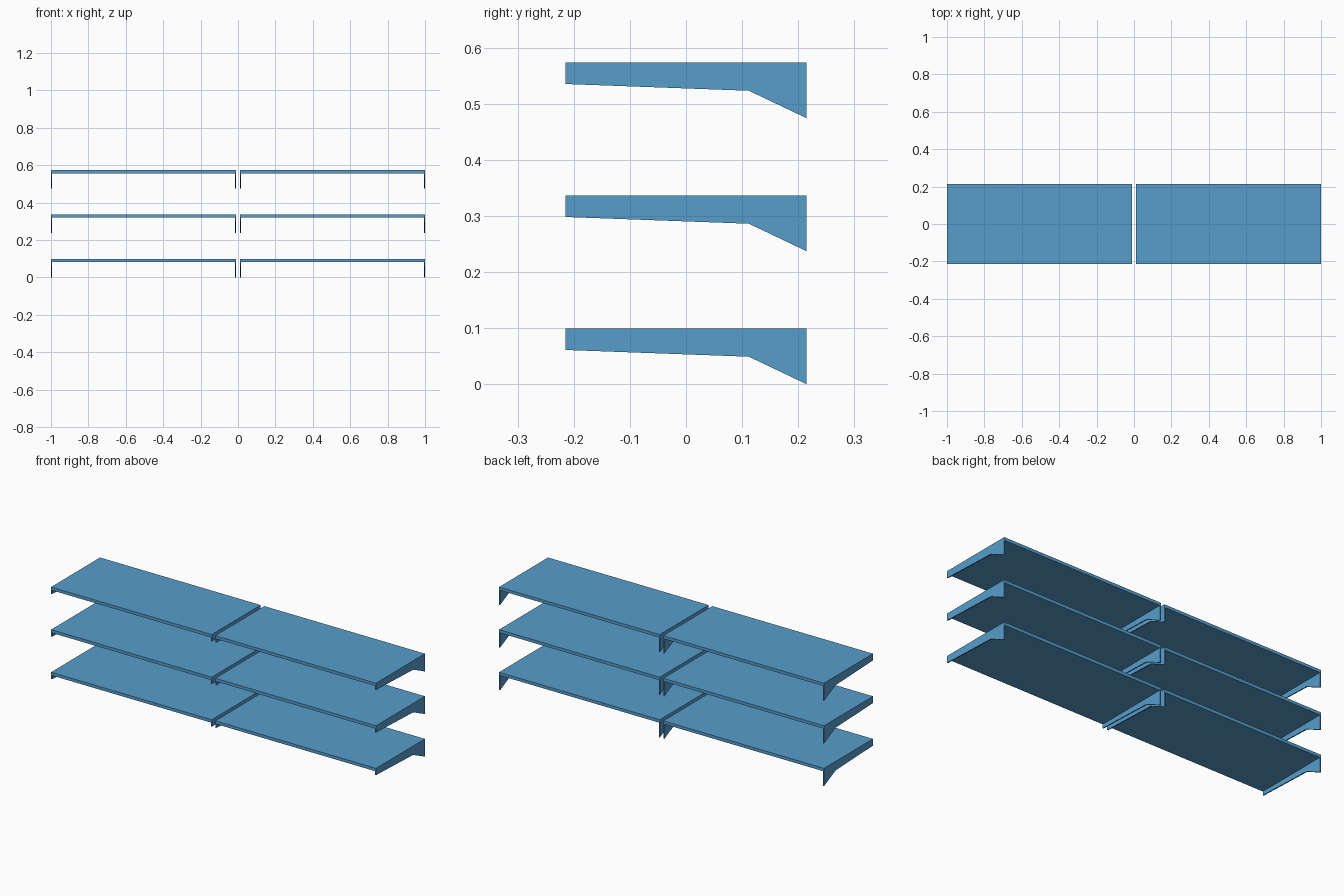
import bpy
import bmesh

cube = bpy.data.objects.get("Cube")
if cube:
    bpy.data.objects.remove(cube, do_unlink=True)

blue = bpy.data.materials.new("shelf_blue")
blue.use_nodes = True
COLOUR = (0.095, 0.34, 0.60, 1)
blue.diffuse_color = COLOUR
blue.node_tree.nodes["Principled BSDF"].inputs["Base Color"].default_value = COLOUR

DEPTH = 0.215       # half depth
INNER, OUTER = 0.011, 1.0
HEIGHT = 0.099      # top of a shelf above its bracket tips
BOARD = 0.017
PLATE = 0.006


def extrude_profile(name, profile, x0, x1, z):
    """Extrude a (y, z) outline along x."""
    bm = bmesh.new()
    face = bm.faces.new([bm.verts.new((x0, y, h + z)) for y, h in profile])
    grown = bmesh.ops.extrude_face_region(bm, geom=[face])["geom"]
    verts = [v for v in grown if isinstance(v, bmesh.types.BMVert)]
    bmesh.ops.translate(bm, verts=verts, vec=(x1 - x0, 0, 0))
    bmesh.ops.recalc_face_normals(bm, faces=bm.faces)
    mesh = bpy.data.meshes.new(name)
    bm.to_mesh(mesh)
    bm.free()
    mesh.materials.append(blue)
    obj = bpy.data.objects.new(name, mesh)
    bpy.context.collection.objects.link(obj)


# Outlines of the board and of the tapering end bracket
board = [(-DEPTH, HEIGHT - BOARD), (DEPTH, HEIGHT - BOARD),
         (DEPTH, HEIGHT), (-DEPTH, HEIGHT)]
bracket = [(-DEPTH, 0.061), (0.112, 0.049), (DEPTH, 0),
           (DEPTH, HEIGHT), (-DEPTH, HEIGHT)]

# Three levels, each with two shelves side by side
for level, z in (("lower", 0), ("middle", 0.237), ("upper", 0.474)):
    for side, s in (("left", 1), ("right", -1)):
        label = f"{level}_{side}"
        extrude_profile(f"{label}_shelf_board", board,
                        s * (INNER + PLATE), s * (OUTER - PLATE), z)
        extrude_profile(f"{label}_inner_bracket", bracket,
                        s * INNER, s * (INNER + PLATE), z)
        extrude_profile(f"{label}_outer_bracket", bracket,
                        s * (OUTER - PLATE), s * OUTER, z)
